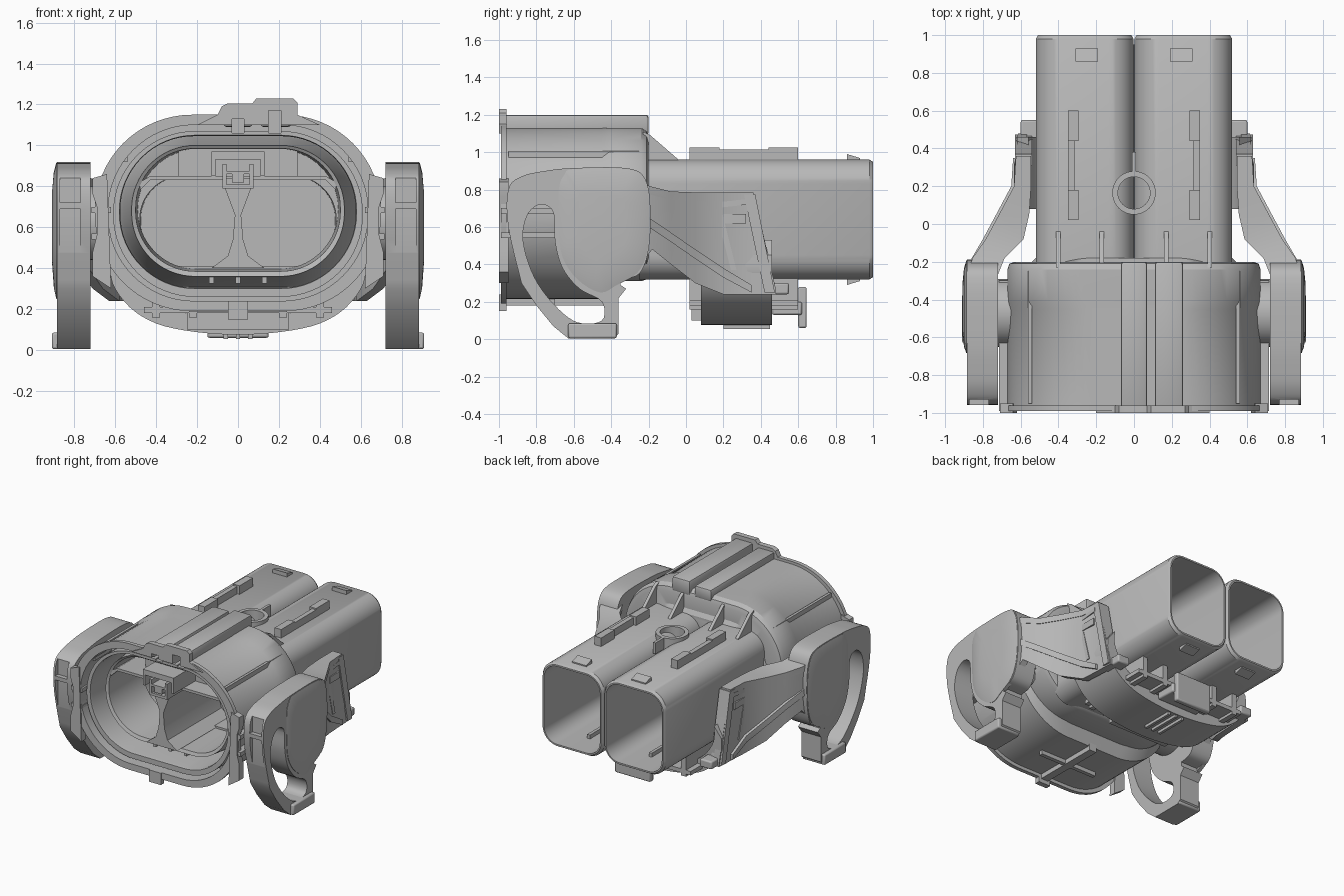
import bpy, bmesh, math
from mathutils import Vector

cube = bpy.data.objects.get("Cube")
if cube:
    bpy.data.objects.remove(cube)

grey = bpy.data.materials.new("housing grey")
grey.use_nodes = True
colour = (0.48, 0.48, 0.48, 1)
grey.diffuse_color = colour
grey.node_tree.nodes["Principled BSDF"].inputs["Base Color"].default_value = colour


def finish(name, bm, bevel=0):
    bmesh.ops.recalc_face_normals(bm, faces=bm.faces)
    mesh = bpy.data.meshes.new(name)
    bm.to_mesh(mesh)
    bm.free()
    mesh.materials.append(grey)
    mesh.polygons.foreach_set("use_smooth", [True] * len(mesh.polygons))
    mesh.set_sharp_from_angle(angle=math.radians(32))
    ob = bpy.data.objects.new(name, mesh)
    bpy.context.collection.objects.link(ob)
    if bevel:
        mod = ob.modifiers.new("soft edges", 'BEVEL')
        mod.width, mod.segments, mod.limit_method = bevel, 2, 'ANGLE'
    return ob


def loft(name, rings, bevel=0):
    """Skin matching rings and cap both ends."""
    bm = bmesh.new()
    loops = [[bm.verts.new(p) for p in ring] for ring in rings]
    n = len(loops[0])
    for a, b in zip(loops, loops[1:]):
        for i in range(n):
            j = (i + 1) % n
            bm.faces.new((a[i], a[j], b[j], b[i]))
    bm.faces.new(loops[0])
    bm.faces.new(loops[-1])
    return finish(name, bm, bevel)


def prism(name, pts, axis, a, b, bevel=0):
    def at(p, d):
        return {'x': (d, p[0], p[1]), 'y': (p[0], d, p[1]), 'z': (p[0], p[1], d)}[axis]
    return loft(name, [[at(p, d) for p in pts] for d in (a, b)], bevel)


def box(name, x0, x1, y0, y1, z0, z1, bevel=0):
    return prism(name, [(x0, y0), (x1, y0), (x1, y1), (x0, y1)], 'z', z0, z1, bevel)


def rounded(y, x0, x1, z0, z1, r, steps=12):
    """Rounded rectangle ring across the y axis."""
    ring = []
    corners = [(x1 - r, z1 - r), (x0 + r, z1 - r), (x0 + r, z0 + r), (x1 - r, z0 + r)]
    for k, (cx, cz) in enumerate(corners):
        for i in range(steps + 1):
            t = math.pi / 2 * (k + i / steps)
            ring.append((cx + r * math.cos(t), y, cz + r * math.sin(t)))
    return ring


def smooth_path(pts, steps=5, closed=True):
    """Catmull-Rom curve through the points."""
    v = [Vector(p) for p in pts]
    n, out = len(v), []
    for i in range(n if closed else n - 1):
        p = [v[(i + k) % n] if closed else v[min(max(i + k, 0), n - 1)] for k in (-1, 0, 1, 2)]
        for s in range(steps):
            t = s / steps
            out.append(0.5 * (2 * p[1] + (p[2] - p[0]) * t + (2 * p[0] - 5 * p[1] + 4 * p[2] - p[3]) * t * t
                              + (3 * p[1] - p[0] - 3 * p[2] + p[3]) * t ** 3))
    return out if closed else out + [v[-1]]


def cut(target, cutter):
    mod = target.modifiers.new("cut", 'BOOLEAN')
    mod.operation, mod.object, mod.solver = 'DIFFERENCE', cutter, 'EXACT'
    cutter.hide_render = True
    bpy.context.view_layer.update()
    mesh = bpy.data.meshes.new_from_object(target.evaluated_get(bpy.context.evaluated_depsgraph_get()))
    target.modifiers.clear()
    target.data = mesh
    mesh.set_sharp_from_angle(angle=math.radians(32))
    bpy.data.objects.remove(cutter)


# Hollow front shell: chamber floor, inner plug, seal gap, lip, groove, flange, shoulder
profile = [(-.27, .475, .41, .85, .21), (-.45, .48, .41, .85, .21), (-.45, .49, .395, .98, .29),
           (-.84, .5, .385, .985, .29), (-.85, .52, .36, 1.0, .31), (-.45, .56, .32, 1.035, .345),
           (-.4, .575, .305, 1.045, .36), (-.93, .575, .305, 1.045, .36),
           (-.95, .58, .30, 1.05, .37), (-.95, .61, .26, 1.07, .4), (-.75, .61, .26, 1.07, .4),
           (-.75, .635, .24, 1.1, .42), (-.99, .635, .24, 1.1, .42), (-.99, .7, .19, 1.15, .475),
           (-.96, .7, .19, 1.15, .475), (-.96, .67, .215, 1.13, .455), (-.45, .67, .215, 1.13, .455),
           (-.41, .67, .31, 1.13, .405), (-.24, .67, .31, 1.13, .4), (-.21, .66, .32, 1.11, .39),
           (-.2, .63, .33, 1.08, .37), (-.2, .54, .33, .99, .31), (-.18, .52, .33, .96, .3)]
shell = loft("front_shell", [rounded(y, -hw, hw, z0, z1, r, 16) for y, hw, z0, z1, r in profile])

# Keyway ribs on the shell and matching flange tabs
center_rib = box("center_key_rib", -.07, .07, -.98, -.2, 1.09, 1.18, .015)
offset_rib = box("offset_key_rib", .11, .26, -.98, -.2, 1.09, 1.2, .015)
tab = prism("flange_key_tab", [(-.2, 1.1), (-.1, 1.15), (-.08, 1.19), (-.05, 1.205), (.07, 1.205), (.09, 1.23),
            (.27, 1.23), (.29, 1.21), (.29, 1.15), (.4, 1.1)], 'y', -1, -.96)
for part in (shell, center_rib, offset_rib, tab):
    cut(part, box("key_cutter", .15, .21, -1.1, -.45, 1.06, 1.17))
    cut(part, box("key_cutter", -.03, .03, -1.1, -.45, 1.06, 1.13))
box("bottom_rib", -.03, .03, -.98, -.44, .18, .24)
box("bottom_cross_rib", -.24, .24, -.73, -.7, .185, .24)
box("bottom_flange_tab", -.05, .05, -1, -.96, .15, .24)
for x in (-.13, 0, .13):
    box("plug_rib", x - .012, x + .012, -.82, -.42, .325, .37)

# Cavity interior: divider column, chamber roof, upper block and centre latch
flare = [(-.13, .4), (-.05, .46), (-.025, .54), (-.015, .66), (-.06, .78), (-.06, .84)]
prism("chamber_divider", flare + [(-x, z) for x, z in reversed(flare)], 'y', -.92, -.25)
prism("chamber_roof", [(-.48, .78), (-.43, .83), (.43, .83), (.48, .78), (.48, .82), (.43, .85), (-.43, .85),
                       (-.48, .82)], 'y', -.84, -.4)
box("upper_block", -.29, .29, -.7, -.25, .84, .99)
for x0, x1, z0, z1 in ((-.13, .13, .93, .97), (-.075, .075, .79, .81), (-.075, -.055, .79, .91),
                       (.055, .075, .79, .91), (-.07, .07, .86, .875), (-.03, .03, .82, .86),
                       (-.13, -.11, .85, .97), (.11, .13, .85, .97)):
    box("centre_latch", x0, x1, -.96, -.65, z0, z1)

# Locating ring on the top
bm = bmesh.new()
rings = [[bm.verts.new((r * math.cos(a), .165 + r * math.sin(a), z))
          for a in (math.tau * i / 40 for i in range(40))]
         for r, z in ((.115, .9), (.115, .985), (.085, .985), (.085, .9))]
for k in range(4):
    for i in range(40):
        a, b, j = rings[k], rings[(k + 1) % 4], (i + 1) % 40
        bm.faces.new((a[i], a[j], b[j], b[i]))
finish("top_ring", bm)
box("ring_stem", -.01, .01, .27, .38, .9, .985)
box("sleeve_web", -.012, .012, -.2, .95, .45, .83)

for s in (1, -1):
    # Rear sleeve, open at the back
    tube = [(-.25, 0, .13), (.98, 0, .13), (1, .012, .125), (1, .024, .11), (.05, .03, .1)]
    loft("rear_sleeve", [rounded(y, min(s * (.002 + d), s * (.52 - d)), max(s * (.002 + d), s * (.52 - d)),
                                 .32 + d, .96 - d, r) for y, d, r in tube])
    box("sleeve_inner_rib", s * .26 - .012, s * .26 + .012, .1, .8, .34, .375)
    # Sleeve bumps, rails and shoulder gussets
    for z, d in ((.955, .035), (.325, -.035)):
        prism("sleeve_bump", [(.86, z), (.86, z + d), (.93, z + d * .4), (.93, z)], 'x', s * .25 - .06, s * .25 + .06)
    box("top_rail", s * .315, s * .35, .02, .6, .93, 1.015)
    for y0, y1 in ((.02, .18), (.44, .6)):
        box("rail_end", s * .295, s * .35, y0, y1, .93, 1.025)
    for x in (.17, .4):
        prism("shoulder_gusset", [(-.23, .9), (-.23, 1.11), (-.19, 1.09), (-.04, .96), (-.04, .9)],
              'x', s * x - .012, s * x + .012)

    # Shell side: pivot boss, guide brackets and rails
    prism("pivot_boss", [(-.47 + .18 * math.cos(math.tau * i / 40), .62 + .18 * math.sin(math.tau * i / 40))
                         for i in range(40)], 'x', s * .6, s * .73)
    box("side_guide_upper", s * .62, s * .715, -.99, -.3, .67, .7)
    box("side_guide_lower", s * .62, s * .715, -.99, -.3, .54, .57)
    prism("side_bracket", [(s * .62, .3), (s * .71, .36), (s * .71, .48), (s * .69, .56), (s * .69, .7),
                           (s * .71, .76), (s * .71, .84), (s * .64, .86)], 'y', -1, -.95)
    box("shell_side_rail", s * .54, s * .56, -.95, -.25, .92, 1.005)

    # Lever side plate with its curved slot
    outline = smooth_path([(-.88, .3), (-.95, .6), (-.95, .8), (-.88, .87), (-.75, .9), (-.6, .915), (-.32, .915),
                           (-.22, .86), (-.19, .7), (-.2, .48), (-.25, .35), (-.35, .32)], 5, False)
    outline += [Vector(p) for p in ((-.35, .29), (-.32, .27), (-.36, .22), (-.36, .03), (-.39, .005),
                                    (-.63, .005), (-.71, .07), (-.8, .18))]
    plate = prism("lever_side_plate", outline, 'x', s * .72, s * .885)
    slot = smooth_path([(-.87, .52), (-.85, .66), (-.78, .72), (-.71, .68), (-.7, .52), (-.66, .38), (-.57, .27),
                        (-.45, .2), (-.45, .1), (-.58, .09), (-.7, .18), (-.81, .33)])
    cut(plate, prism("slot_cutter", slot, 'x', s * .6, s * 1))
    # Stepped ledges along the lever's front rim
    for z0, z1 in ((.47, .69), (.72, .84)):
        cut(plate, box("pocket_cutter", s * .77, s * .87, -1.1, -.925, z0, z1))
    box("lever_foot", s * .72, s * .91, -.63, -.37, .005, .085, .01)
    # Gently bulged outer skin over the ear
    ear = [(-.6, .91), (-.32, .91), (-.225, .855), (-.195, .7), (-.205, .48), (-.26, .355), (-.37, .29),
           (-.46, .25), (-.58, .32), (-.66, .44), (-.68, .6), (-.68, .8), (-.65, .88)]
    centre = Vector((-.46, .62))
    curve = smooth_path(ear, 4)
    loft("lever_ear_skin", [[(s * x, *(centre + (p - centre) * k)) for p in curve]
                            for x, k in ((.86, 1), (.888, 1), (.9, .85), (.908, .55))])

    # Lever arm, rows of y, outer x, lower z, upper z, thickness
    arm = [(-.28, .88, .36, .84, .16), (-.18, .85, .48, .81, .17), (-.08, .78, .4, .785, .2),
           (.05, .71, .3, .78, .16), (.2, .63, .24, .78, .09), (.36, .62, .24, .78, .08),
           (.4, .62, .24, .62, .06), (.48, .615, .24, .27, .06)]

    def sheet(name, rows):
        loft(name, [[(s * x, y, a), (s * (x - t), y, a), (s * (x - t), y, b), (s * x, y, b)]
                    for y, x, a, b, t in rows])
    sheet("lever_arm_sheet", [(y, x, a, b, .05) for y, x, a, b, t in arm])
    sheet("lever_arm_top", [(y, x + .005, b - .04, b + .005, t) for y, x, a, b, t in arm[:6]])
    sheet("lever_strut", [(-.2, .87, .6, .65, .04), (-.08, .8, .52, .57, .04), (.05, .73, .43, .48, .04),
                          (.2, .65, .33, .38, .04), (.35, .64, .25, .29, .04)])
    # Raised frame, catch and lower lug on the arm
    prism("frame_rear_bar", [(.31, .775), (.37, .775), (.475, .25), (.42, .25)], 'x', s * .54, s * .63)
    prism("frame_front_bar", [(.15, .73), (.18, .73), (.27, .37), (.24, .37)], 'x', s * .58, s * .632)
    prism("frame_top_bar", [(.15, .7), (.15, .73), (.33, .75), (.33, .72)], 'x', s * .58, s * .632)
    box("arm_catch", s * .6, s * .635, .2, .32, .62, .67)
    box("arm_lower_lug", s * .5, s * .6, .38, .55, .24, .3, .01)

# Lever bridge curving under the sleeves
half = [(.62, .45), (.615, .33), (.53, .21), (.4, .13), (.22, .09), (0, .075)]
outer = smooth_path(half + [(-x, z) for x, z in reversed(half[:-1])], 4, False)
inner = [Vector((p.x * .9, p.y + .08)) for p in reversed(outer)]
prism("lever_bridge", list(outer) + inner, 'y', .08, .46)
# Bottom lock and thumb latch
box("lock_base", -.46, .46, .02, .6, .18, .21)
for x in (-.4, -.22, .22, .4):
    box("lock_wall", x - .02, x + .02, .02, .6, .16, .34)
box("bridge_stop", -.25, .25, .03, .3, .1, .2)
box("thumb_latch", -.17, .17, .46, .62, .13, .2, .01)
box("thumb_latch_lip", -.15, .15, .6, .645, .06, .28, .01)
for x in (-.06, 0, .06):
    box("thumb_grip", x - .01, x + .01, .2, .45, .055, .1)
